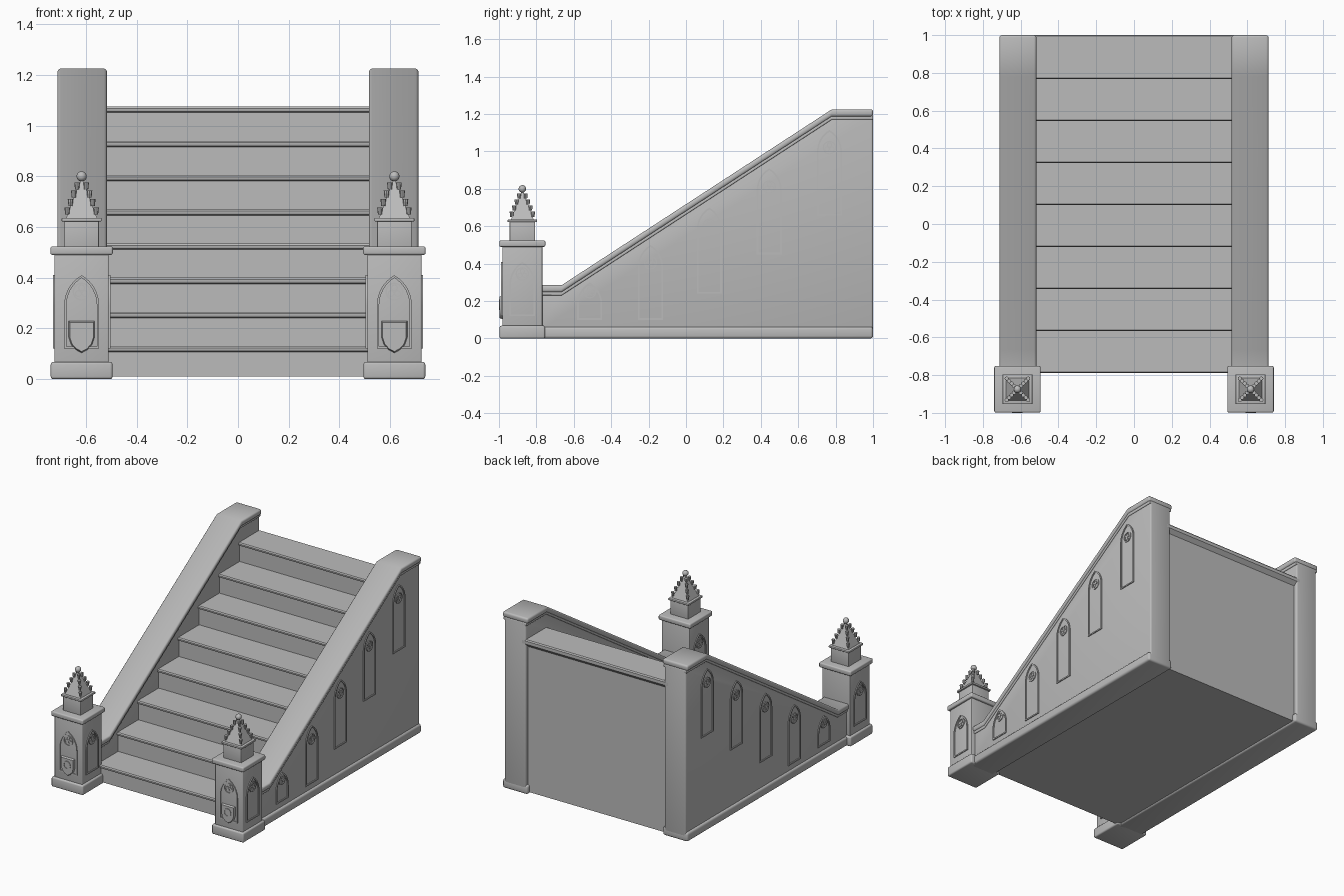
import bpy, bmesh, math
from mathutils import Matrix, Vector

if "Cube" in bpy.data.objects:
    bpy.data.objects.remove(bpy.data.objects["Cube"])

stone = bpy.data.materials.new("grey stone")
stone.diffuse_color = (0.5, 0.5, 0.5, 1)
stone.use_nodes = True
stone.node_tree.nodes["Principled BSDF"].inputs["Base Color"].default_value = stone.diffuse_color

CX, CY = 0.617, -0.875          # newel post centre


def finish(name, bm, mirror=True):
    """Turn a bmesh into an object, mirrored across the stair axis."""
    bmesh.ops.recalc_face_normals(bm, faces=bm.faces)
    me = bpy.data.meshes.new(name)
    bm.to_mesh(me)
    bm.free()
    me.materials.append(stone)
    ob = bpy.data.objects.new(name, me)
    bpy.context.collection.objects.link(ob)
    if mirror:
        ob.modifiers.new("mirror", 'MIRROR').use_mirror_merge = False
    return ob


def round_edges(bm, width, segments=3):
    edges = [e for e in bm.edges if len(e.link_faces) == 2 and e.calc_face_angle() > 0.6]
    bmesh.ops.bevel(bm, geom=edges, offset=width, segments=segments, profile=0.5,
                    affect='EDGES', clamp_overlap=True)


def prism(name, profile, x0, x1, bevel=0, mirror=True):
    """Extrude a (y, z) profile along x."""
    bm = bmesh.new()
    face = bm.faces.new([bm.verts.new((x0, y, z)) for y, z in profile])
    ext = bmesh.ops.extrude_face_region(bm, geom=[face])
    verts = [v for v in ext['geom'] if isinstance(v, bmesh.types.BMVert)]
    bmesh.ops.translate(bm, verts=verts, vec=(x1 - x0, 0, 0))
    bmesh.ops.recalc_face_normals(bm, faces=bm.faces)
    if bevel:
        round_edges(bm, bevel)
    return finish(name, bm, mirror)


def post_block(name, half, z0, z1, bevel):
    """Square block on the newel post axis."""
    bm = bmesh.new()
    m = Matrix.Translation((CX, CY, (z0 + z1) / 2)) @ Matrix.Diagonal((2 * half, 2 * half, z1 - z0, 1))
    bmesh.ops.create_cube(bm, size=1, matrix=m)
    round_edges(bm, bevel)
    return finish(name, bm)


def arch(w, bottom, top, inset=0.0, n=8):
    """Pointed arch outline made of two arcs."""
    spring, r = top - w * math.sqrt(3), 2 * w - inset
    end = math.acos(w / r)
    right = [(-w + r * math.cos(end * i / n), spring + r * math.sin(end * i / n)) for i in range(n + 1)]
    left = [(-u, v) for u, v in reversed(right[:-1])]
    return [(-(w - inset), bottom + inset), (w - inset, bottom + inset)] + right + left


def circle(u, v, r, n=20):
    return [(u + r * math.cos(2 * math.pi * i / n), v + r * math.sin(2 * math.pi * i / n)) for i in range(n)]


def raised_band(bm, frame, outer, inner, height):
    """Closed moulding between two outlines, standing proud of a surface."""
    def loop(points, h):
        return [bm.verts.new(frame @ Vector((u, v, h))) for u, v in points]
    rows = [loop(outer, -0.004), loop(outer, height), loop(inner, height), loop(inner, -0.004)]
    n = len(outer)
    for a, b in zip(rows, rows[1:] + rows[:1]):
        for i in range(n):
            j = (i + 1) % n
            bm.faces.new((a[i], a[j], b[j], b[i]))


def window(name, frame, w, bottom, top, rose):
    """Pointed blind window with a trefoil rose."""
    bm = bmesh.new()
    raised_band(bm, frame, arch(w, bottom, top), arch(w, bottom, top, 0.009), 0.006)
    raised_band(bm, frame, circle(0, rose, 0.036), circle(0, rose, 0.030), 0.005)
    for k in range(3):
        a = math.pi / 2 + k * 2 * math.pi / 3
        u, v = 0.015 * math.cos(a), rose + 0.015 * math.sin(a)
        raised_band(bm, frame, circle(u, v, 0.014, 12), circle(u, v, 0.009, 12), 0.004)
    return finish(name, bm)


def facing(normal, origin):
    """Frame whose u runs sideways, v runs up and n points out of the surface."""
    n = Vector(normal)
    up = Vector((0, 0, 1))
    m = Matrix((up.cross(n), up, n)).transposed().to_4x4()
    return Matrix.Translation(origin) @ m


# Stair flight with projecting rounded nosings
STEPS, RISE, RUN = 8, 0.135, 0.2225
profile, low = [], 0.01
for i in range(STEPS):
    y, z = -0.79 + RUN * i, 0.13 + RISE * i
    profile += [(y + 0.012, low), (y + 0.012, z - 0.024), (y + 0.003, z - 0.020),
                (y, z - 0.014), (y, z - 0.007), (y + 0.006, z)]
    low = z
profile += [(0.994, low), (1.0, low - 0.008), (1.0, low - 0.03), (0.975, low - 0.055), (0.975, 0.01)]
prism("stair_flight", profile, -0.56, 0.56, mirror=False)

# Side walls: plinth, body, thin fillet and coping


def rail(top):
    """Line following the slope, lowered by a given depth."""
    return [(-0.80, 0.285 - top), (-0.665, 0.285 - top), (0.78, 1.225 - top), (1.0, 1.225 - top)]


def strip(a, b):
    return rail(a) + rail(b)[::-1]


prism("side_wall", [(1.0, 0.03), (-0.80, 0.03)] + rail(0.03), 0.533, 0.698, 0.010)
prism("wall_plinth", [(-0.80, 0), (1.0, 0), (1.0, 0.062), (-0.80, 0.062)], 0.52, 0.712, 0.014)
prism("coping_fillet", strip(0.035, 0.055), 0.526, 0.705, 0.005)
prism("coping", strip(0.0, 0.038), 0.517, 0.712, 0.012)

# Blind windows climbing along the outer wall
for y, bottom, top, rose in ((-0.515, 0.10, 0.30, 0.25), (-0.19, 0.10, 0.50, 0.405),
                             (0.125, 0.24, 0.70, 0.605), (0.445, 0.45, 0.91, 0.81),
                             (0.767, 0.657, 1.115, 1.02)):
    window("wall_window", facing((1, 0, 0), (0.698, y, 0)), 0.067, bottom, top, rose)

# Newel posts
post_block("post_base", 0.122, 0.0, 0.068, 0.010)
post_block("post_shaft", 0.107, 0.05, 0.495, 0.005)
post_block("post_cap", 0.123, 0.490, 0.524, 0.008)
post_block("lantern_block", 0.068, 0.515, 0.63, 0.003)
post_block("lantern_rim", 0.079, 0.622, 0.636, 0.004)
for n in ((0, -1, 0), (1, 0, 0), (-1, 0, 0)):
    window("post_window", facing(n, Vector((CX, CY, 0)) + Vector(n) * 0.107), 0.069, 0.12, 0.41, 0.345)

# Shield with a round boss on the front of each post
front = facing((0, -1, 0), (CX, CY - 0.107, 0))
bm = bmesh.new()
outline = [(-0.052, 0.23), (-0.052, 0.165), (-0.042, 0.135), (-0.024, 0.115), (0, 0.102),
           (0.024, 0.115), (0.042, 0.135), (0.052, 0.165), (0.052, 0.23)]
back = [bm.verts.new(front @ Vector((u, v, -0.004))) for u, v in outline]
tip = [bm.verts.new(front @ Vector((u * 0.9, 0.17 + (v - 0.17) * 0.9, 0.014))) for u, v in outline]
bm.faces.new(tip)
bm.faces.new(back)
for i in range(len(outline)):
    j = (i + 1) % len(outline)
    bm.faces.new((back[i], back[j], tip[j], tip[i]))
raised_band(bm, front, circle(0, 0.18, 0.028), circle(0, 0.18, 0.022), 0.018)
finish("post_shield", bm)

# Spire with crockets on its four ridges and a ball on top
bm = bmesh.new()
bmesh.ops.create_cone(bm, cap_ends=True, segments=4, radius1=0.063 * math.sqrt(2), radius2=0.006,
                      depth=0.155, matrix=Matrix.Translation((CX, CY, 0.7075)) @ Matrix.Rotation(math.pi / 4, 4, 'Z'))
finish("spire", bm)
bm = bmesh.new()
for sx in (-1, 1):
    for sy in (-1, 1):
        for off, z in ((0.057, 0.664), (0.044, 0.697), (0.031, 0.730), (0.018, 0.762)):
            pos = Matrix.Translation((CX + sx * off, CY + sy * off, z))
            bmesh.ops.create_cone(bm, cap_ends=True, segments=8, radius1=0.008, radius2=0.011,
                                  depth=0.028, matrix=pos)
finish("crockets", bm)
bm = bmesh.new()
bmesh.ops.create_uvsphere(bm, u_segments=16, v_segments=10, radius=0.020,
                          matrix=Matrix.Translation((CX, CY, 0.80)))
finish("finial_ball", bm)

# Smooth shading with crisp edges
bpy.ops.object.select_all(action='SELECT')
bpy.context.view_layer.objects.active = bpy.context.selected_objects[0]
bpy.ops.object.shade_smooth_by_angle(angle=math.radians(35))
